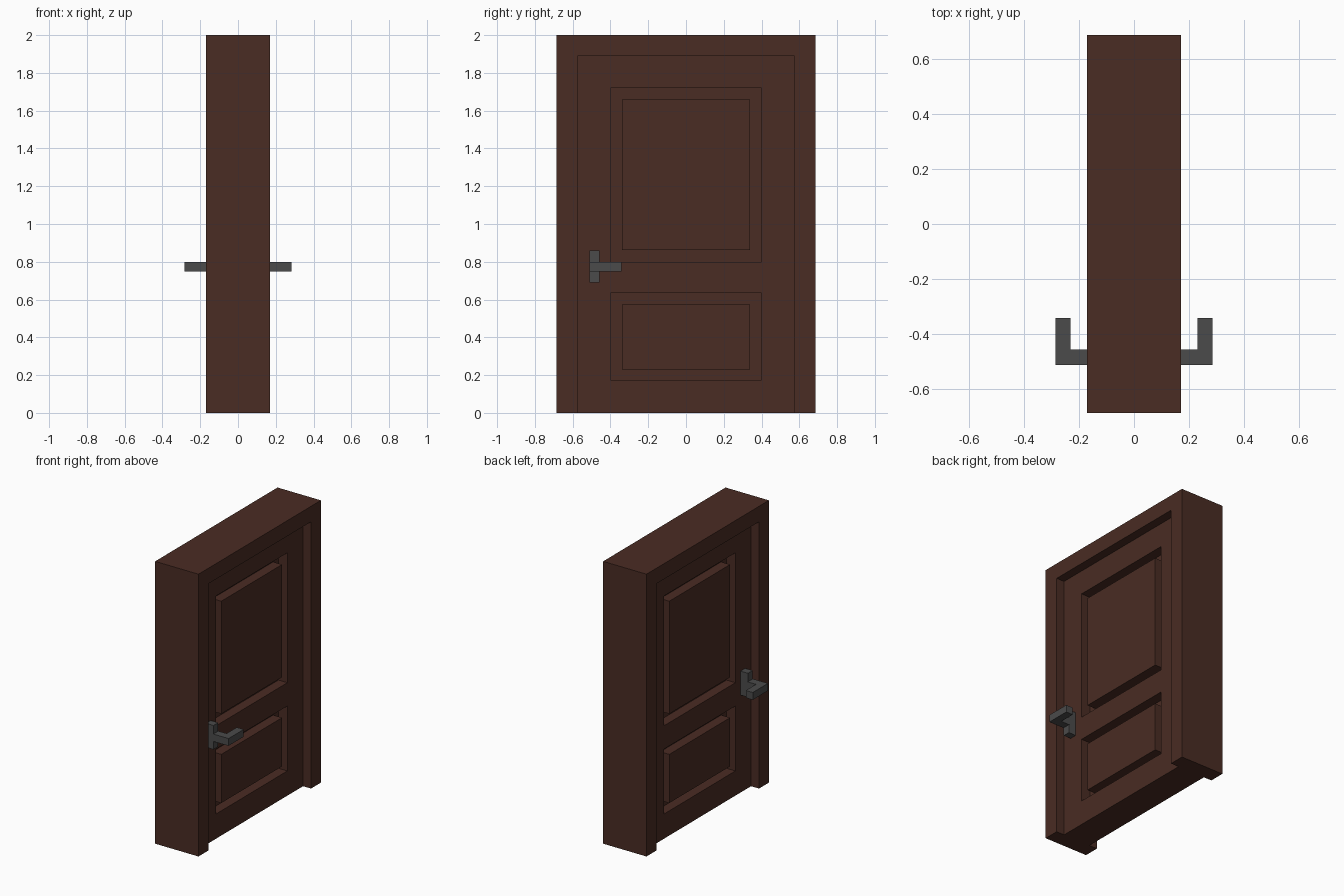
import bpy, bmesh

cube = bpy.data.objects.get("Cube")
if cube:
    bpy.data.objects.remove(cube, do_unlink=True)


def material(name, rgb):
    mat = bpy.data.materials.new(name)
    mat.use_nodes = True
    mat.diffuse_color = (*rgb, 1)
    bsdf = next(n for n in mat.node_tree.nodes if n.type == 'BSDF_PRINCIPLED')
    bsdf.inputs["Base Color"].default_value = (*rgb, 1)
    return mat


WOOD = material("dark_brown_wood", (0.068, 0.025, 0.017))
METAL = material("dark_grey_metal", (0.07, 0.07, 0.07))


def finish(name, bm, mat):
    bmesh.ops.remove_doubles(bm, verts=bm.verts, dist=1e-5)
    bmesh.ops.recalc_face_normals(bm, faces=bm.faces)
    mesh = bpy.data.meshes.new(name)
    bm.to_mesh(mesh)
    bm.free()
    mesh.materials.append(mat)
    obj = bpy.data.objects.new(name, mesh)
    bpy.context.collection.objects.link(obj)
    return obj


def prism(name, outline, place, lo, hi, mat):
    """Extrude a 2D outline from lo to hi; place(a, b, depth) gives the 3D point."""
    bm = bmesh.new()
    ends = [[bm.verts.new(place(a, b, d)) for a, b in outline] for d in (lo, hi)]
    for end in ends:
        bm.faces.new(end)
    n = len(outline)
    for i in range(n):
        j = (i + 1) % n
        bm.faces.new((ends[0][i], ends[0][j], ends[1][j], ends[1][i]))
    return finish(name, bm, mat)


def along_x(a, b, d):
    return (d, a, b)


def along_z(a, b, d):
    return (a, b, d)


# Door frame: two jambs and a head in one arch profile
HALF, OPEN, HEAD = 0.685, 0.575, 1.89
prism("door_frame",
      [(-HALF, 0), (-OPEN, 0), (-OPEN, HEAD), (OPEN, HEAD),
       (OPEN, 0), (HALF, 0), (HALF, 2), (-HALF, 2)],
      along_x, -0.17, 0.17, WOOD)

# Door leaf: grid of cells whose half thickness drops in the panel grooves
FACE, GROOVE = 0.107, 0.037
ys = [-OPEN, -0.40, -0.34, 0.34, 0.40, OPEN]
zs = [0, 0.175, 0.23, 0.575, 0.635, 0.80, 0.862, 1.66, 1.72, HEAD]
NY, NZ = len(ys) - 1, len(zs) - 1
PANEL_ROWS = {1: 'edge', 2: 'middle', 3: 'edge', 5: 'edge', 6: 'middle', 7: 'edge'}


def thickness(i, j):
    if not (0 <= i < NY and 0 <= j < NZ):
        return 0
    row = PANEL_ROWS.get(j)
    in_groove = row and 1 <= i <= 3 and (row == 'edge' or i != 2)
    return GROOVE if in_groove else FACE


bm = bmesh.new()


def quad(*points):
    bm.faces.new([bm.verts.new(p) for p in points])


def step(t0, t1, p, q):
    """Walls between two neighbouring cells along the edge p-q."""
    if t0 == t1:
        return
    lo, hi = sorted((t0, t1))
    spans = [(-hi, hi)] if lo == 0 else [(lo, hi), (-hi, -lo)]
    for a, b in spans:
        quad((a, *p), (b, *p), (b, *q), (a, *q))


for i in range(NY + 1):
    for j in range(NZ + 1):
        t = thickness(i, j)
        if t:
            for x in (-t, t):
                quad((x, ys[i], zs[j]), (x, ys[i + 1], zs[j]),
                     (x, ys[i + 1], zs[j + 1]), (x, ys[i], zs[j + 1]))
        if j < NZ:
            step(thickness(i - 1, j), t, (ys[i], zs[j]), (ys[i], zs[j + 1]))
        if i < NY:
            step(thickness(i, j - 1), t, (ys[i], zs[j]), (ys[i + 1], zs[j]))
finish("door_leaf", bm, WOOD)

# Handles: an upright plate and a bent lever on each face of the door
for side, s in (("left", 1), ("right", -1)):
    prism(f"{side}_handle_plate",
          [(s * FACE, -0.51), (s * 0.165, -0.51), (s * 0.165, -0.458), (s * FACE, -0.458)],
          along_z, 0.69, 0.86, METAL)
    prism(f"{side}_handle_lever",
          [(s * 0.16, -0.512), (s * 0.284, -0.512), (s * 0.284, -0.342),
           (s * 0.23, -0.342), (s * 0.23, -0.456), (s * 0.16, -0.456)],
          along_z, 0.748, 0.80, METAL)
